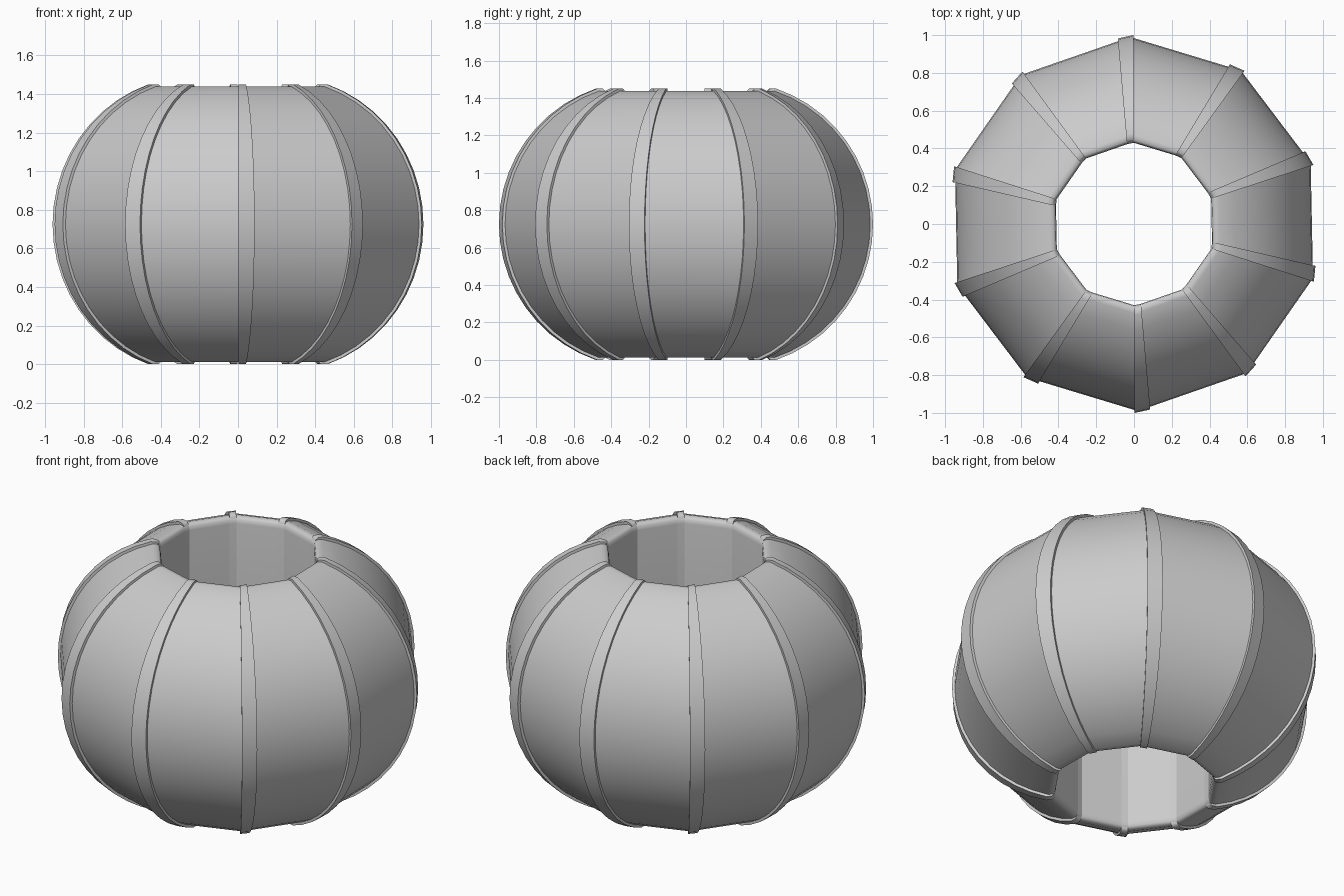
import bpy, bmesh
from math import sin, cos, asin, radians, pi

if "Cube" in bpy.data.objects:
    bpy.data.objects.remove(bpy.data.objects["Cube"], do_unlink=True)

SIDES = 10
MID_Z = 0.725                       # height of the widest ring
ARC_CENTRE = 0.233                  # radius at which the bulge arc is centred
SEAM = [(90.2, 1.0), (95.0, 0.986)]  # seam edges: angle, radius scale

grey = bpy.data.materials.new("plain grey")
grey.use_nodes = True
grey.diffuse_color = (0.6, 0.6, 0.6, 1)
grey.node_tree.nodes["Principled BSDF"].inputs["Base Color"].default_value = (0.6, 0.6, 0.6, 1)


def ring_profile(arc_radius, half_height, hole_radius, steps=20):
    """Closed (radius, z) loop: bulging outside, rounded rims, straight hole."""
    limit = asin(half_height / arc_radius)
    arc = [-limit + 2 * limit * i / steps for i in range(steps + 1)]
    pts = [(ARC_CENTRE + arc_radius * cos(a), MID_Z + arc_radius * sin(a)) for a in arc]
    rim = [(hole_radius + 0.016, 0), (hole_radius + 0.004, 0.012), (hole_radius, 0.035)]
    pts += [(r, MID_Z + half_height - d) for r, d in rim]
    pts += [(r, MID_Z - half_height + d) for r, d in reversed(rim)]
    return pts


def sweep(name, profile, stations, closed):
    """Join copies of the profile at each (angle, scale) station."""
    bm = bmesh.new()
    loops = []
    for deg, scale in stations:
        a = radians(deg)
        loops.append([bm.verts.new((r * scale * cos(a), r * scale * sin(a), z))
                      for r, z in profile])
    n = len(profile)
    pairs = list(zip(loops, loops[1:]))
    if closed:
        pairs.append((loops[-1], loops[0]))
    else:
        bm.faces.new(loops[0])
        bm.faces.new(loops[-1])
    for p, q in pairs:
        for i in range(n):
            j = (i + 1) % n
            bm.faces.new((p[i], q[i], q[j], p[j])).smooth = True
    # Keep every vertical seam crisp
    for loop in loops:
        for i in range(n):
            bm.edges.get((loop[i], loop[(i + 1) % n])).smooth = False
    bmesh.ops.recalc_face_normals(bm, faces=bm.faces)
    mesh = bpy.data.meshes.new(name)
    bm.to_mesh(mesh)
    bm.free()
    mesh.materials.append(grey)
    obj = bpy.data.objects.new(name, mesh)
    bpy.context.collection.objects.link(obj)
    return obj


# Ten flat-sided bulging panels around an open hole
step = 360 / SIDES
stations = [(deg + k * step, s) for k in range(SIDES) for deg, s in SEAM]
sweep("panel_body", ring_profile(0.752, 0.713, 0.43), stations, True)

# Raised strips covering the seams
strip_profile = ring_profile(0.767, 0.725, 0.436)
for k in range(SIDES):
    sweep(f"seam_strip_{k + 1}", strip_profile,
          [(deg + k * step, s) for deg, s in SEAM], False)
